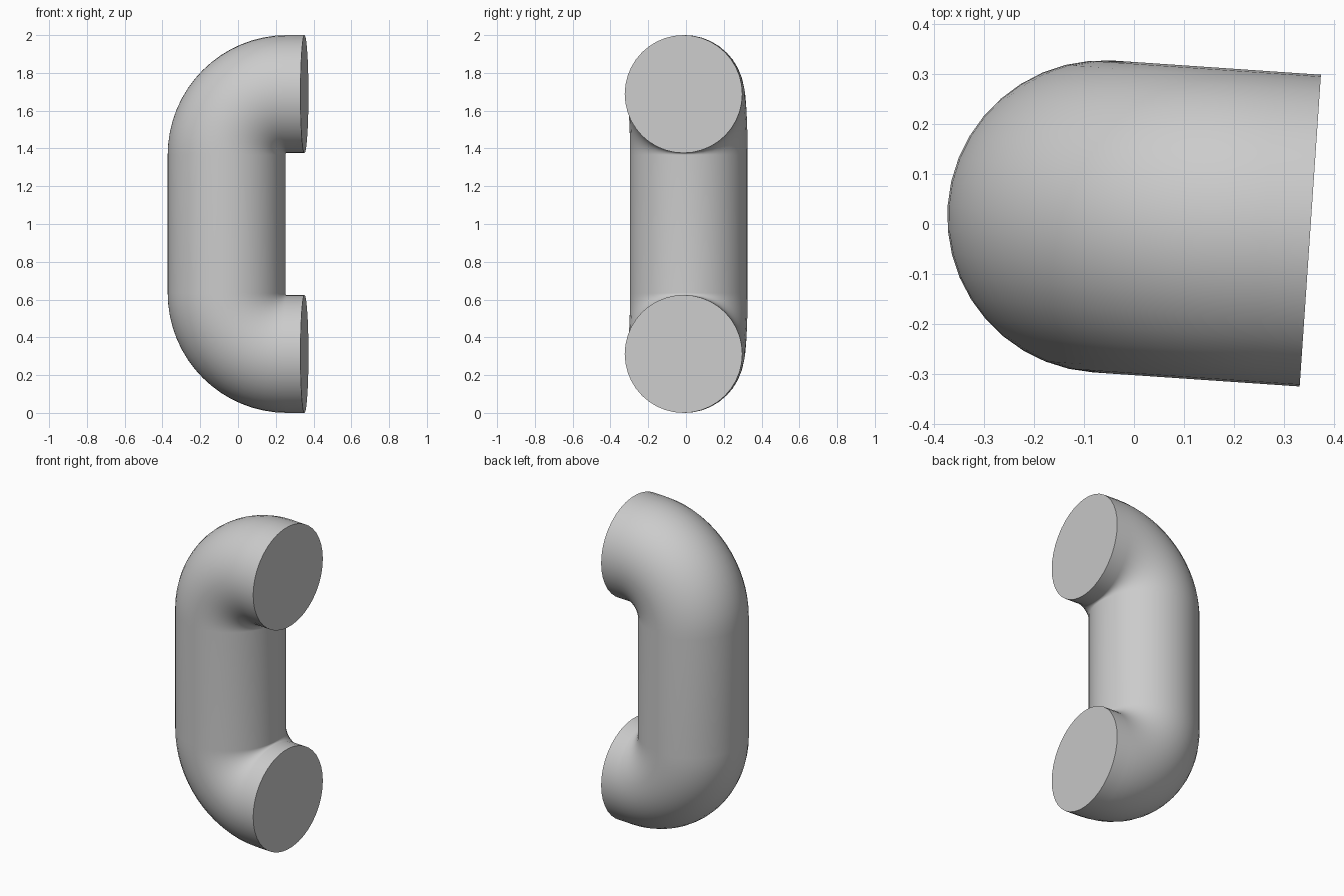
import bpy, bmesh
from math import sin, cos, pi, radians
from mathutils import Matrix, Vector

cube = bpy.data.objects.get("Cube")
if cube:
    bpy.data.objects.remove(cube, do_unlink=True)

RADIUS = 0.312      # tube radius
BEND = 0.322        # centre-line radius of each elbow
REACH = 0.414       # distance from the grip axis to the end faces
SIDES = 40
STEPS = 16
HEIGHT = 2.0

grey = bpy.data.materials.new("plain grey")
grey.use_nodes = True
colour = (0.6, 0.6, 0.6, 1.0)
grey.diffuse_color = colour
grey.node_tree.nodes["Principled BSDF"].inputs["Base Color"].default_value = colour

# Centre line of the lower half: (x, z, turn), then its mirror above
low = [(REACH, RADIUS, 0.0)]
for i in range(STEPS + 1):
    a = pi / 2 * i / STEPS
    low.append((BEND - BEND * sin(a), RADIUS + BEND - BEND * cos(a), a))
path = low + [(x, HEIGHT - z, pi - a) for x, z, a in reversed(low)]

# Sweep a round section along the centre line
bm = bmesh.new()
rings = []
for x, z, a in path:
    across = Vector((sin(a), 0, cos(a)))
    side = Vector((0, 1, 0))
    ring = []
    for k in range(SIDES):
        t = 2 * pi * k / SIDES
        ring.append(bm.verts.new(Vector((x, 0, z)) + RADIUS * (cos(t) * across + sin(t) * side)))
    rings.append(ring)
for r, s in zip(rings, rings[1:]):
    for k in range(SIDES):
        n = (k + 1) % SIDES
        bm.faces.new((r[k], r[n], s[n], s[k]))

# Flat mounting faces
bm.faces.new(rings[0])
bm.faces.new(rings[-1])
bmesh.ops.recalc_face_normals(bm, faces=bm.faces)

# Slight turn of the whole handle about its upright axis
bm.transform(Matrix.Translation((-0.061, 0.015, 0)) @ Matrix.Rotation(radians(-3.9), 4, "Z"))

mesh = bpy.data.meshes.new("handle")
bm.to_mesh(mesh)
bm.free()
mesh.materials.append(grey)
handle = bpy.data.objects.new("handle", mesh)
bpy.context.collection.objects.link(handle)
bpy.context.view_layer.objects.active = handle
handle.select_set(True)
bpy.ops.object.shade_smooth_by_angle(angle=radians(40))
